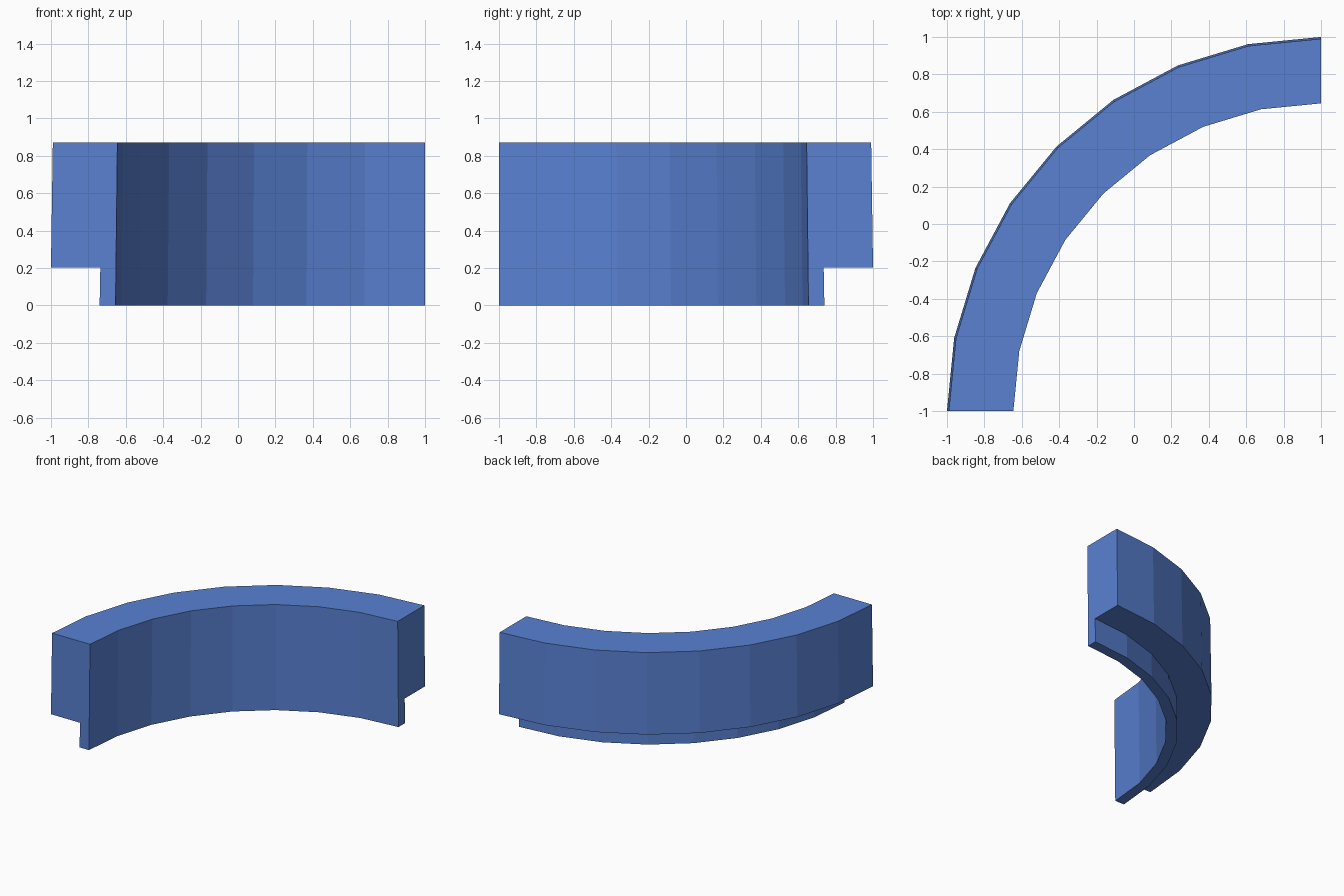
import bpy, bmesh
from math import sin, cos, pi

if "Cube" in bpy.data.objects:
    bpy.data.objects.remove(bpy.data.objects["Cube"])

# Cross-section (radius, height): slightly tapered wall with a thin lower lip
PROFILE = [(1.655, 0.0), (1.74, 0.0), (1.736, 0.203),
           (2.0, 0.203), (1.99, 0.872), (1.645, 0.872)]
SEGMENTS = 8
CENTER = (1.0, -1.0)

bm = bmesh.new()

# Sweep the section through a quarter turn
rings = []
for i in range(SEGMENTS + 1):
    a = pi / 2 + pi / 2 * i / SEGMENTS
    rings.append([bm.verts.new((CENTER[0] + r * cos(a), CENTER[1] + r * sin(a), z))
                  for r, z in PROFILE])

n = len(PROFILE)
for r0, r1 in zip(rings, rings[1:]):
    for j in range(n):
        k = (j + 1) % n
        bm.faces.new((r0[j], r0[k], r1[k], r1[j]))

# Flat end caps
bm.faces.new(rings[0])
bm.faces.new(rings[-1][::-1])
bmesh.ops.recalc_face_normals(bm, faces=bm.faces[:])

mesh = bpy.data.meshes.new("curved_wall")
bm.to_mesh(mesh)
bm.free()
wall = bpy.data.objects.new("curved_wall", mesh)
bpy.context.collection.objects.link(wall)

# Blue finish
mat = bpy.data.materials.new("blue")
mat.diffuse_color = (0.1, 0.22, 0.65, 1)
mat.use_nodes = True
mat.node_tree.nodes["Principled BSDF"].inputs["Base Color"].default_value = mat.diffuse_color
mesh.materials.append(mat)
